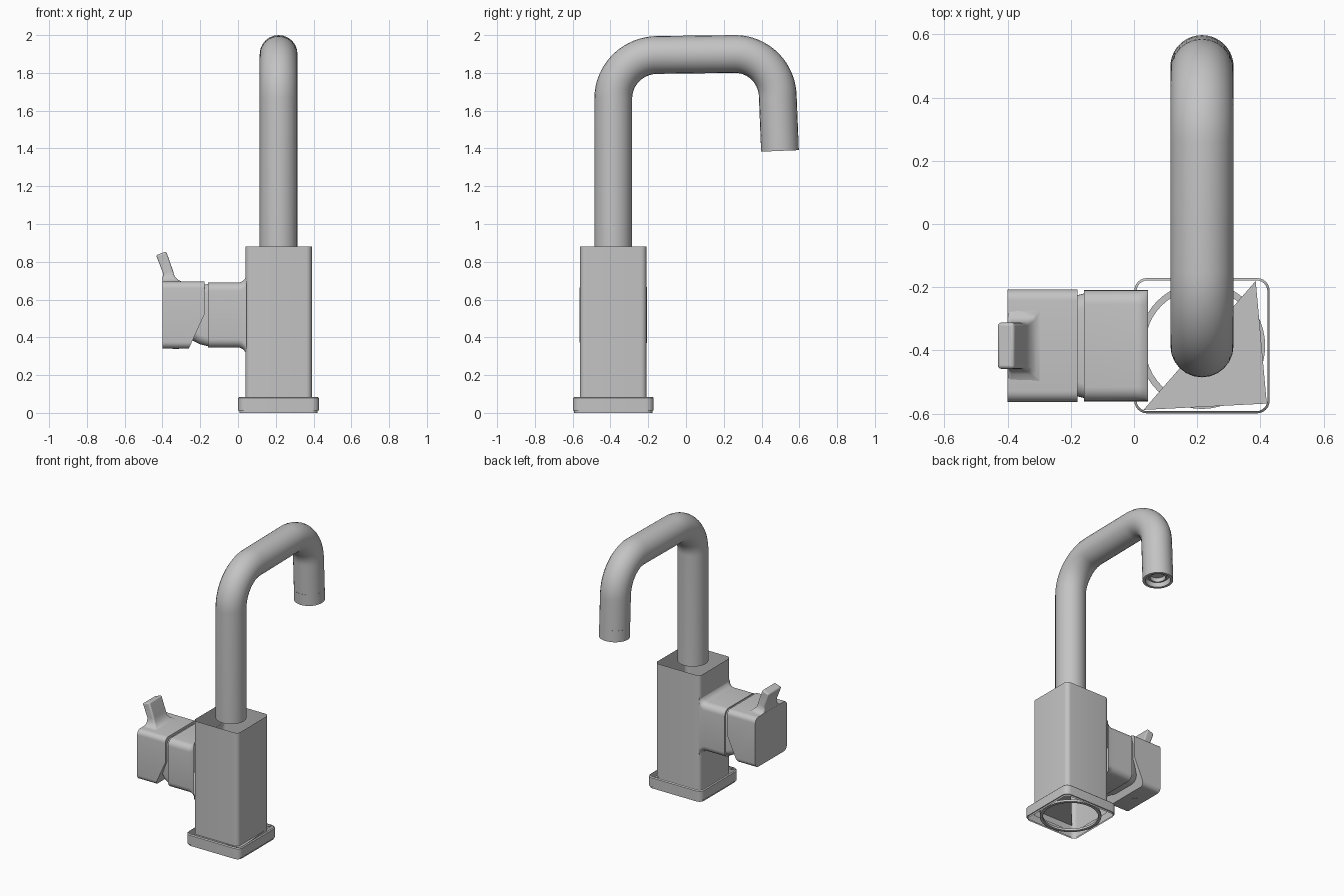
import bpy, bmesh, math
from mathutils import Vector, Matrix

cube = bpy.data.objects.get("Cube")
if cube:
    bpy.data.objects.remove(cube, do_unlink=True)

metal = bpy.data.materials.new("brushed grey metal")
metal.use_nodes = True
grey = (0.55, 0.55, 0.55, 1)
metal.diffuse_color = grey
metal.node_tree.nodes["Principled BSDF"].inputs["Base Color"].default_value = grey

CX, CY = 0.215, -0.385     # axis of the body and riser
AZ = 0.518                 # height of the side arm axis


def finish(obj, angle=35):
    obj.data.materials.clear()
    obj.data.materials.append(metal)
    bpy.ops.object.select_all(action='DESELECT')
    obj.select_set(True)
    bpy.context.view_layer.objects.active = obj
    bpy.ops.object.shade_smooth_by_angle(angle=math.radians(angle))
    return obj


def from_bmesh(name, bm):
    mesh = bpy.data.meshes.new(name)
    bm.to_mesh(mesh)
    bm.free()
    obj = bpy.data.objects.new(name, mesh)
    bpy.context.collection.objects.link(obj)
    return finish(obj)


def loft(rings, cap_start=True, cap_end=True):
    """Skin a list of equal closed rings."""
    bm = bmesh.new()
    loops = [[bm.verts.new(p) for p in ring] for ring in rings]
    n = len(loops[0])
    for a, b in zip(loops, loops[1:]):
        for i in range(n):
            j = (i + 1) % n
            bm.faces.new((a[i], a[j], b[j], b[i]))
    if cap_start:
        bm.faces.new(loops[0][::-1])
    if cap_end:
        bm.faces.new(loops[-1])
    bmesh.ops.recalc_face_normals(bm, faces=bm.faces[:])
    return bm


def rounded(hu, hv, r, steps=6):
    """Rounded rectangle outline with half sizes hu, hv."""
    pts = []
    for k, (su, sv) in enumerate([(1, 1), (-1, 1), (-1, -1), (1, -1)]):
        for i in range(steps + 1):
            a = math.pi / 2 * (k + i / steps)
            pts.append((su * (hu - r) + r * math.cos(a), sv * (hv - r) + r * math.sin(a)))
    return pts


def flat_ring(z, half, r):
    return [(CX + u, CY + v, z) for u, v in rounded(half, half, r)]


def side_ring(x, hy, hz, r):
    return [(x, CY + u, AZ + v) for u, v in rounded(hy, hz, r)]


def lathe(name, profile, matrix, n=40):
    rings = [[matrix @ Vector((r * math.cos(2 * math.pi * i / n), r * math.sin(2 * math.pi * i / n), z))
              for i in range(n)] for r, z in profile]
    return from_bmesh(name, loft(rings, False, profile[-1][0] < 0.06))


# Base flange: open shell with a small rounded top lip
from_bmesh("base_flange", loft([flat_ring(0, 0.207, 0.035), flat_ring(0.012, 0.207, 0.035),
                                 flat_ring(0.012, 0.214, 0.04), flat_ring(0.078, 0.214, 0.04),
                                 flat_ring(0.085, 0.207, 0.035)], False, False))

# Sealing ring and the partial plate inside the flange
lathe("sealing_ring", [(0.18, 0.02), (0.18, 0.005), (0.2, 0.005), (0.2, 0.02), (0.18, 0.02)],
      Matrix.Translation((CX, CY, 0)), 48)
bm = bmesh.new()
bm.faces.new([bm.verts.new(p) for p in
              [(0.03, -0.588, 0.075), (0.42, -0.568, 0.075), (0.385, -0.18, 0.075)]])
from_bmesh("flange_plate", bm)

# Square body: open sleeve
from_bmesh("body", loft([flat_ring(0.03, 0.176, 0.03), flat_ring(0.88, 0.176, 0.03)], False, False))

# Side arm, flaring in a fillet where it meets the body
rows = [side_ring(-0.158, 0.176, 0.172, 0.045)]
for i in range(9):
    a = math.pi / 2 * i / 8
    rows.append(side_ring(0.045 * math.sin(a), 0.176, 0.172 + 0.05 * (1 - math.cos(a)), 0.045))
from_bmesh("side_arm", loft(rows, True, False))

# Collar between arm and handle
from_bmesh("handle_collar", loft([side_ring(-0.25, 0.13, 0.13, 0.06), side_ring(-0.2, 0.155, 0.155, 0.05),
                                  side_ring(-0.155, 0.166, 0.166, 0.045)]))

# Handle block with its lower inner corner cut away
bm = loft([side_ring(-0.4, 0.178, 0.177, 0.035), side_ring(-0.178, 0.178, 0.177, 0.035)])
cut = bmesh.ops.bisect_plane(bm, geom=bm.verts[:] + bm.edges[:] + bm.faces[:], clear_outer=True,
                             plane_co=(-0.26, 0, 0.341), plane_no=(0.18, 0, -0.082))
bmesh.ops.holes_fill(bm, edges=[e for e in cut["geom_cut"] if isinstance(e, bmesh.types.BMEdge)])
bmesh.ops.recalc_face_normals(bm, faces=bm.faces[:])
from_bmesh("handle_block", bm)
lathe("handle_screw", [(0.018, 0.342), (0.018, 0.338), (0.002, 0.338)],
      Matrix.Translation((-0.33, CY, 0)), 16)

# Lever: each row is outer x, outer z, inner x, inner z, half width
lever_rows = [(-0.4, 0.688, -0.285, 0.688, 0.13), (-0.4, 0.7, -0.315, 0.703, 0.09),
              (-0.399, 0.715, -0.335, 0.722, 0.077), (-0.397, 0.74, -0.344, 0.752, 0.073),
              (-0.434, 0.835, -0.38, 0.855, 0.073)]
lever = from_bmesh("lever", loft([[(x0, CY - h, z0), (x1, CY - h, z1), (x1, CY + h, z1), (x0, CY + h, z0)]
                                  for x0, z0, x1, z1, h in lever_rows]))
bevel = lever.modifiers.new("soft_edges", 'BEVEL')
bevel.width = 0.01
bevel.segments = 3
bevel.angle_limit = math.radians(50)

# Spout: riser, two bends and a gently sloping top run
path = [(CY, 0.88)]
for i in range(17):
    a = math.pi / 2 * i / 16
    path.append((-0.15 - 0.235 * math.cos(a), 1.665 + 0.23 * math.sin(a)))
for i in range(17):
    a = math.pi / 2 * i / 16
    path.append((0.26 + 0.226 * math.sin(a), 1.67 + 0.23 * math.cos(a)))
tip = Vector((CX, 0.4975, 1.387))
flow = (tip - Vector((CX, *path[-1]))).normalized()
root = tip - flow * 0.08
path.append((root.y, root.z))

curve = bpy.data.curves.new("spout", 'CURVE')
curve.dimensions = '3D'
curve.bevel_depth = 0.1
curve.bevel_resolution = 10
curve.use_fill_caps = True
spline = curve.splines.new('POLY')
spline.points.add(len(path) - 1)
for point, (y, z) in zip(spline.points, path):
    point.co = (CX, y, z, 1)
spout = bpy.data.objects.new("spout", curve)
bpy.context.collection.objects.link(spout)
bpy.ops.object.select_all(action='DESELECT')
spout.select_set(True)
bpy.context.view_layer.objects.active = spout
bpy.ops.object.convert(target='MESH')
finish(bpy.context.view_layer.objects.active)

# Nozzle: outlet wall with a recessed aerator
turn = Vector((0, 0, 1)).rotation_difference(flow).to_matrix().to_4x4()
lathe("nozzle", [(0.1, 0), (0.1, 0.08), (0.082, 0.08), (0.078, 0.045), (0.06, 0.045),
                 (0.06, 0.06), (0.05, 0.06), (0.05, 0.03)], Matrix.Translation(root) @ turn)
